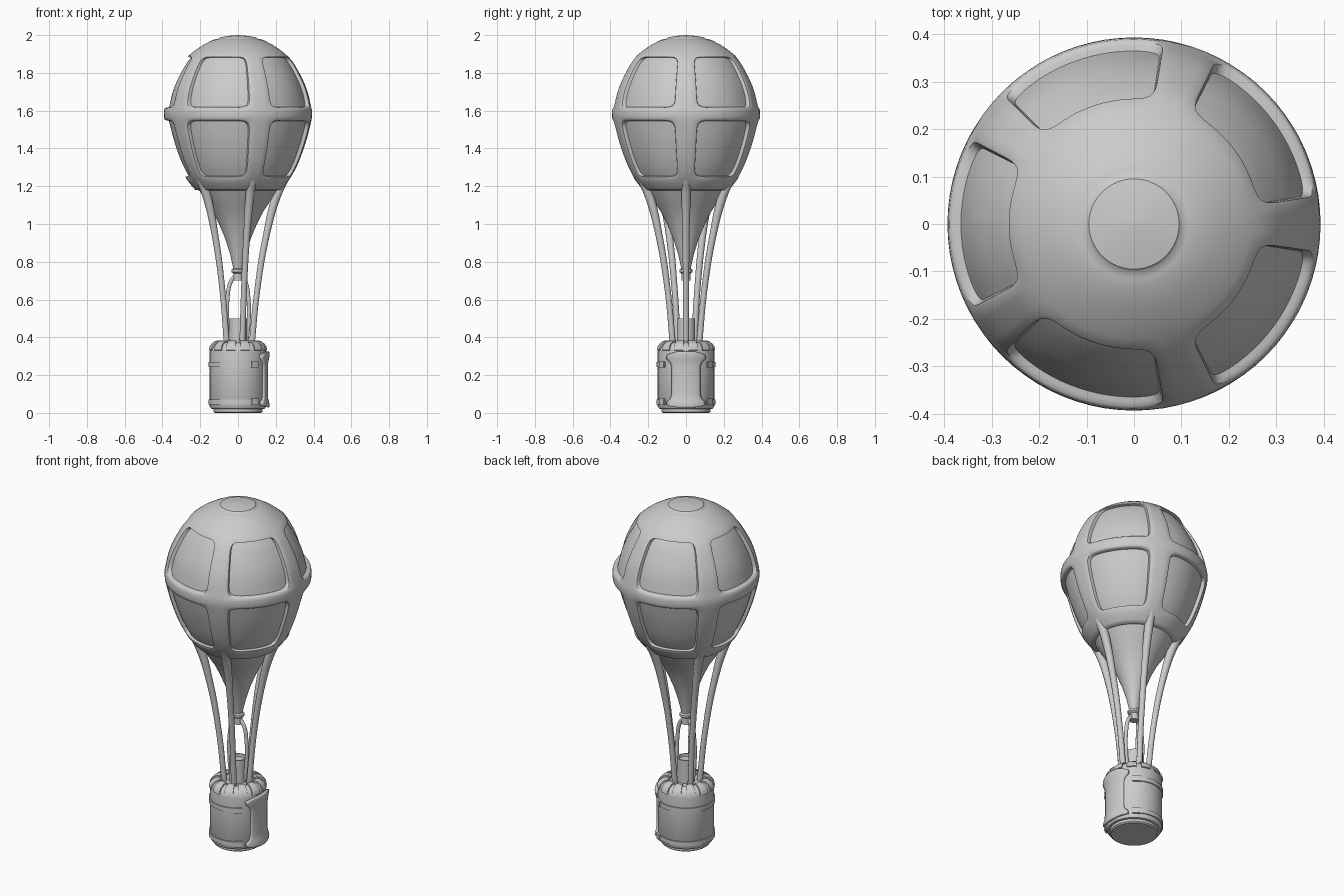
import bpy, bmesh
from math import sin, cos, asin, pi, radians

if "Cube" in bpy.data.objects:
    bpy.data.objects.remove(bpy.data.objects["Cube"])


def finish(bm, name, angle=35):
    bmesh.ops.remove_doubles(bm, verts=bm.verts, dist=0.0003)
    bmesh.ops.recalc_face_normals(bm, faces=bm.faces)
    me = bpy.data.meshes.new(name)
    bm.to_mesh(me)
    bm.free()
    ob = bpy.data.objects.new(name, me)
    bpy.context.collection.objects.link(ob)
    bpy.ops.object.select_all(action='DESELECT')
    ob.select_set(True)
    bpy.context.view_layer.objects.active = ob
    bpy.ops.object.shade_smooth_by_angle(angle=radians(angle))
    return ob


def polar(r, a, z):
    return (r * cos(a), r * sin(a), z)


def skin(bm, rows, close=False):
    """Bridge consecutive rows of points with faces."""
    rows = [[bm.verts.new(p) for p in row] for row in rows]
    for lo, hi in zip(rows, rows[1:]):
        n = len(lo)
        for i in range(n if close else n - 1):
            j = (i + 1) % n
            bm.faces.new((lo[i], lo[j], hi[j], hi[i]))
    return rows


def lathe(bm, profile, segs=48, a0=0.0, a1=2 * pi):
    full = a1 - a0 > 6.28
    angs = [a0 + (a1 - a0) * i / segs for i in range(segs if full else segs + 1)]
    rows = skin(bm, [[polar(max(r, 0.0004), a, z) for a in angs] for r, z in profile], full)
    if full:
        for r, row in ((profile[0][0], rows[0]), (profile[-1][0], rows[-1])):
            if r == 0:
                bm.faces.new(row)
    else:
        for k in (0, -1):  # end caps of a closed section
            bm.faces.new([row[k] for row in rows[:-1]])


def spline(pts):
    """Smooth radius as a function of height through (r, z) points."""
    def slope(i):
        a, b = pts[max(i - 1, 0)], pts[min(i + 1, len(pts) - 1)]
        return (b[0] - a[0]) / (b[1] - a[1])

    def f(z):
        i = max([k for k in range(len(pts) - 1) if pts[k][1] <= z] or [0])
        (r0, z0), (r1, z1) = pts[i], pts[i + 1]
        h = z1 - z0
        t = (z - z0) / h
        return ((2*t**3 - 3*t*t + 1) * r0 + (t**3 - 2*t*t + t) * h * slope(i)
                + (3*t*t - 2*t**3) * r1 + (t**3 - t*t) * h * slope(i + 1))
    return f


def tube(name, pts, radius):
    cu = bpy.data.curves.new(name, 'CURVE')
    cu.dimensions = '3D'
    cu.bevel_depth = radius
    cu.bevel_resolution = 3
    cu.use_fill_caps = True
    sp = cu.splines.new('BEZIER')
    sp.bezier_points.add(len(pts) - 1)
    for bp, (co, k) in zip(sp.bezier_points, pts):
        bp.co = co
        bp.radius = k
        bp.handle_left_type = bp.handle_right_type = 'AUTO'
    ob = bpy.data.objects.new(name, cu)
    bpy.context.collection.objects.link(ob)


# Envelope: ten cells, each a rib frame around a recessed rounded panel
outer = spline([(.235, 1.19), (.275, 1.24), (.318, 1.32), (.358, 1.43), (.382, 1.52),
                (.393, 1.58), (.385, 1.63), (.365, 1.71), (.33, 1.79), (.277, 1.875),
                (.22, 1.925)])
N = 16
steps = [-1 + 2 * i / N for i in range(N)]
square = ([(s, -1) for s in steps] + [(1, s) for s in steps]
          + [(-s, 1) for s in steps] + [(-1, -s) for s in steps])
# (blend from cell edge to hole, hole scale, radial offset)
rings = [(0, 1, 0), (.45, 1, 0), (.85, 1, 0), (1, 1, -.004), (1, .985, -.013), (1, .975, -.023)]
rings += [(1, s, -.023) for s in (.8, .6, .4, .2, .02)]
bm = bmesh.new()
for z0, z1, h0, h1 in ((1.19, 1.583, 1.25, 1.55), (1.583, 1.925, 1.615, 1.885)):
    for k in range(5):
        mid = radians(36 + 72 * k)
        rows = []
        for t, s, off in rings:
            row = []
            for a, b in square:
                q = (abs(a)**9 + abs(b)**9) ** (-1 / 9) * s
                u = (1 - t) * a + t * a * q * .76
                z = ((1 - t) * ((z0 + z1) + (z1 - z0) * b) / 2
                     + t * ((h0 + h1) + (h1 - h0) * b * q) / 2)
                row.append(polar(outer(z) + off, mid + radians(36) * u, z))
            rows.append(row)
        bm.faces.new(skin(bm, rows, True)[-1])
# Crown and lower funnel complete the skin
lathe(bm, [(.22, 1.925), (.175, 1.953), (.135, 1.974), (.115, 1.979), (.1, 1.982),
           (.095, 1.988), (.05, 1.996), (0, 2.0)], 80)
lathe(bm, [(.235, 1.19), (.225, 1.18), (.205, 1.178), (.188, 1.15), (.16, 1.105), (.13, 1.06),
           (.1, 1.0), (.067, .92), (.042, .84), (.026, .77), (.022, .75)], 80)
finish(bm, "envelope", 40)

# Funnel mouth collar
bm = bmesh.new()
lathe(bm, [(0, .765), (.024, .765), (.034, .758), (.034, .745), (.024, .738),
           (.024, .70), (0, .70)], 24)
finish(bm, "mouth_collar")

# Suspension ropes flowing out of the ribs
for k in range(5):
    a = radians(72 * k)
    tube("rope", [(polar(r, a, z), w) for r, z, w in
                  ((.245, 1.24, 1.6), (.208, 1.16, 1.55), (.15, .94, 1.15),
                   (.102, .65, 1), (.073, .36, 1))], .016)

# Burner and its two feed pipes
bm = bmesh.new()
lathe(bm, [(0, .36), (.048, .36), (.048, .50), (.04, .50), (.038, .485), (0, .485)], 24)
finish(bm, "burner")
for s in (-1, 1):
    tube("burner_pipe", [((s * x, 0, z), 1) for x, z in
                         ((.012, .73), (.04, .69), (.055, .61), (.056, .48), (.045, .38))], .011)

# Basket barrel
bm = bmesh.new()
lathe(bm, [(0, 0), (.122, 0), (.13, .006), (.13, .02), (.142, .022), (.15, .035), (.15, .325),
           (.147, .343), (.137, .36), (.12, .372), (.1, .376), (.09, .365), (0, .365)], 48)
finish(bm, "basket")

# Padded tabs folded over the basket rim
for k in range(12):
    a = 2 * pi * (k + .5) / 12
    bm = bmesh.new()
    lathe(bm, [(.148, .33), (.155, .333), (.151, .352), (.139, .368), (.12, .381), (.097, .384),
               (.085, .376), (.085, .362), (.14, .345), (.148, .33)], 5, a - .17, a + .17)
    finish(bm, "rim_tab")

# Two straps with end buckles, open at the door
for z in (.045, .243):
    bm = bmesh.new()
    lathe(bm, [(.146, z), (.156, z), (.156, z + .026), (.146, z + .026), (.146, z)],
          48, radians(46), radians(314))
    finish(bm, "strap")
    for s in (-1, 1):
        a = s * radians(55)
        bm = bmesh.new()
        lathe(bm, [(.146, z - .004), (.162, z - .004), (.162, z + .03), (.146, z + .03),
                   (.146, z - .004)], 5, a - .13, a + .13)
        finish(bm, "buckle")

# Curved door plate on the +x side with flared ears
door_rows = [(.029, .045, .165), (.034, .08, .166), (.043, .104, .167), (.06, .102, .164),
             (.075, .086, .16), (.1, .08, .158), (.24, .08, .158), (.265, .086, .16),
             (.285, .104, .164), (.303, .106, .167), (.316, .08, .166), (.325, .045, .165)]
bm = bmesh.new()
skin(bm, [[polar(r, asin(w / .165) * i / 6, z) for i in range(-6, 7)] for z, w, r in door_rows])
door = finish(bm, "door")
mod = door.modifiers.new("thickness", 'SOLIDIFY')
mod.thickness = .018
mod.offset = -1 if door.data.polygons[0].normal.x > 0 else 1
